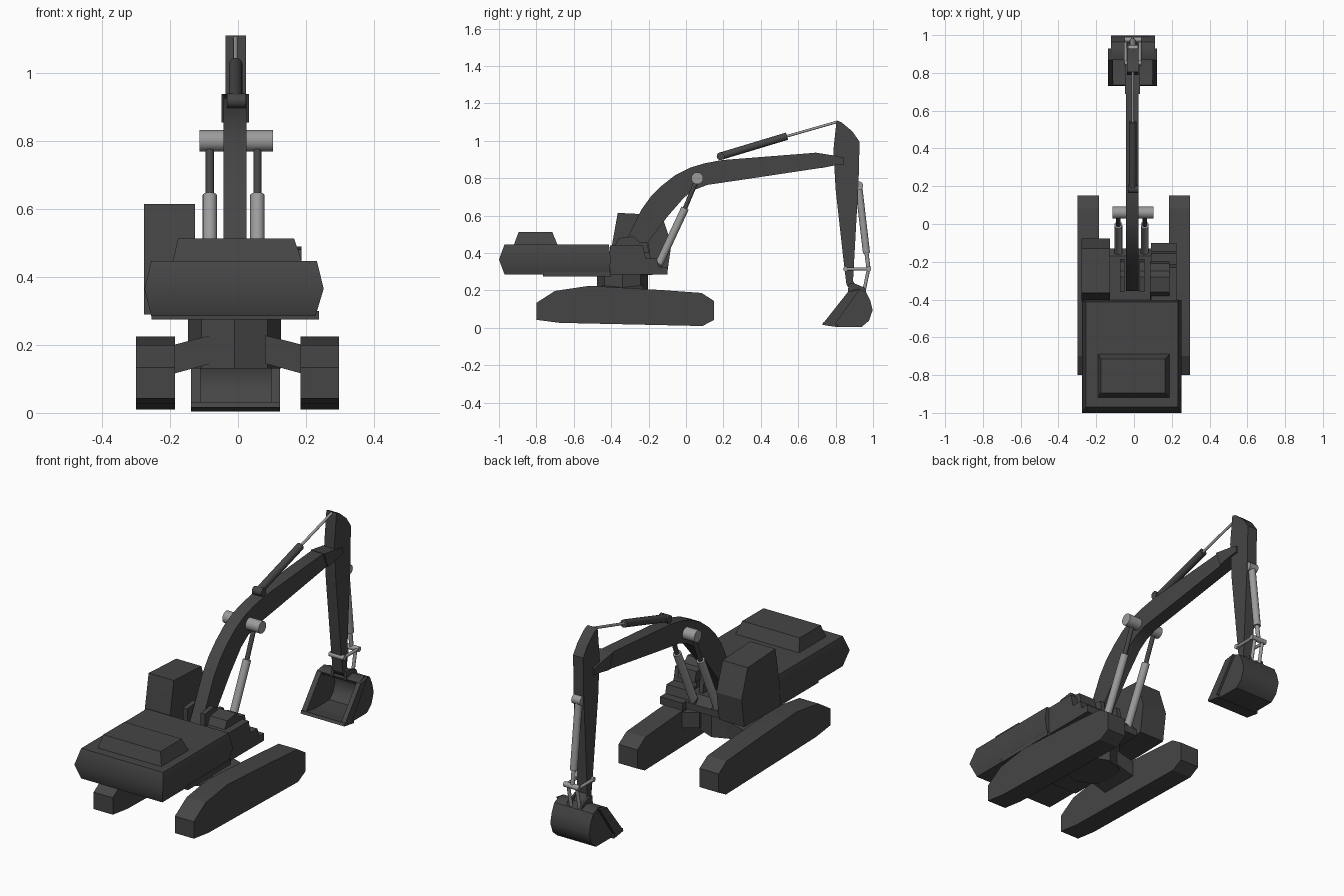
import bpy, bmesh, math
from mathutils import Vector

if "Cube" in bpy.data.objects:
    bpy.data.objects.remove(bpy.data.objects["Cube"])

CX = -0.01  # centre line of the digging arm


def material(name, v):
    m = bpy.data.materials.new(name)
    m.diffuse_color = (v, v, v, 1)
    m.use_nodes = True
    m.node_tree.nodes["Principled BSDF"].inputs["Base Color"].default_value = m.diffuse_color
    return m


DARK, LIGHT = material("dark_grey", 0.06), material("light_grey", 0.33)


def finish(name, bm, mat=DARK, angle=30):
    bmesh.ops.recalc_face_normals(bm, faces=bm.faces)
    me = bpy.data.meshes.new(name)
    bm.to_mesh(me)
    bm.free()
    ob = bpy.data.objects.new(name, me)
    bpy.context.collection.objects.link(ob)
    me.materials.append(mat)
    bpy.ops.object.select_all(action='DESELECT')
    ob.select_set(True)
    bpy.context.view_layer.objects.active = ob
    bpy.ops.object.shade_smooth_by_angle(angle=math.radians(angle))
    return ob


def prism(name, pts, lo, hi, axis='x', mat=DARK, angle=30):
    """Side profile (y,z) extruded along x, or (x,z) along y."""
    bm = bmesh.new()
    co = (lambda p, d: (d, p[0], p[1])) if axis == 'x' else (lambda p, d: (p[0], d, p[1]))
    a = [bm.verts.new(co(p, lo)) for p in pts]
    b = [bm.verts.new(co(p, hi)) for p in pts]
    n = len(pts)
    bm.faces.new(a)
    bm.faces.new(b[::-1])
    for i in range(n):
        j = (i + 1) % n
        bm.faces.new((a[i], a[j], b[j], b[i]))
    return finish(name, bm, mat, angle)


def stack(name, rings, angle=30):
    """Rectangles (x0,x1,y0,y1,z) joined from bottom to top."""
    bm = bmesh.new()
    vs = [[bm.verts.new(c) for c in ((x0, y0, z), (x1, y0, z), (x1, y1, z), (x0, y1, z))]
          for x0, x1, y0, y1, z in rings]
    bm.faces.new(vs[0])
    bm.faces.new(vs[-1])
    for a, b in zip(vs, vs[1:]):
        for i in range(4):
            j = (i + 1) % 4
            bm.faces.new((a[i], a[j], b[j], b[i]))
    return finish(name, bm, DARK, angle)


def rod(name, p, q, r, mat=LIGHT, sides=16):
    p, q = Vector(p), Vector(q)
    bm = bmesh.new()
    bmesh.ops.create_cone(bm, cap_ends=True, segments=sides, radius1=r, radius2=r, depth=(q - p).length)
    bm.transform(Vector((0, 0, 1)).rotation_difference(q - p).to_matrix().to_4x4())
    bmesh.ops.translate(bm, verts=bm.verts, vec=(p + q) / 2)
    return finish(name, bm, mat)


def pin(name, y, z, r, half, mat=LIGHT):
    return rod(name, (CX + 0.005 - half, y, z), (CX + 0.005 + half, y, z), r, mat)


# Tracks and their cross arms
track = [(-.80, .134), (-.80, .043), (-.675, .027), (.088, .01), (.15, .043), (.15, .144),
         (.083, .187), (-.14, .203), (-.516, .225), (-.70, .198)]
for side, x0, x1 in (("left", -.30, -.186), ("right", .184, .297)):
    prism(side + "_track", track, x0, x1, angle=12)
    s = -1 if side == "left" else 1
    prism(side + "_track_arm", [(s * .08, .145), (s * .19, .115), (s * .19, .2), (s * .08, .228)],
          -.45, -.23, 'y')

# Turntable and deck
rod("turntable", (CX, -.34, .13), (CX, -.34, .285), .137, DARK, 8)
stack("deck_plate", [(-.255, .238, -.765, -.40, .275), (-.255, .238, -.765, -.40, .30)])
prism("front_deck", [(-.42, .28), (-.13, .285), (-.13, .32), (-.17, .36), (-.42, .36)], -.13, .09)

# Engine body with bulging sides, and hood
stack("engine_body", [(-.255, .228, -.97, -.412, .285), (-.275, .252, -1, -.402, .365),
                      (-.255, .232, -.97, -.412, .447)], 45)
stack("engine_hood", [(-.192, .188, -.92, -.687, .445), (-.176, .165, -.895, -.715, .513)])

# Cab and stepped right-hand boxes
prism("cab", [(-.41, .29), (-.40, .42), (-.365, .615), (-.13, .603), (-.078, .45), (-.10, .295)],
      -.277, -.127, angle=10)
prism("right_box", [(-.405, .285), (-.405, .44), (-.23, .44), (-.215, .37), (-.155, .37),
                    (-.145, .325), (-.10, .325), (-.10, .285)], .09, .225)
prism("right_upper_box", [(-.40, .40), (-.36, .48), (-.28, .49), (-.25, .46), (-.21, .455), (-.195, .40)],
      .085, .187)

# Boom foot brackets
for i, x in enumerate((-.075, .03)):
    prism(f"boom_bracket_{i}", [(-.36, .34), (-.36, .48), (-.28, .49), (-.25, .46), (-.20, .455),
                                (-.185, .34)], x, x + .025)

# Boom
prism("boom", [(-.33, .36), (-.355, .40), (-.31, .487), (-.24, .63), (-.19, .70), (-.13, .76), (-.06, .815),
               (.02, .856), (.10, .88), (.19, .897), (.687, .936), (.80, .915), (.80, .875), (.725, .856),
               (.26, .786), (.115, .765), (.05, .74), (-.008, .70), (-.10, .594), (-.206, .455), (-.27, .35)],
      CX - .033, CX + .035)
prism("boom_tip_collar", [(.687, .938), (.79, .922), (.845, .91), (.845, .875), (.79, .868), (.72, .854)],
      CX - .038, CX + .043)

# Boom lift cylinders
pin("boom_cross_pin", .06, .80, .032, .108)
base, mid, top = (-.152, .325), (-.005, .64), (.06, .795)
for side, x in (("left", -.083), ("right", .057)):
    rod(side + "_lift_barrel", (x, *base), (x, *mid), .021)
    rod(side + "_lift_rod", (x, *mid), (x, *top), .012, DARK)
    rod(side + "_lift_foot", (x - .022, *base), (x + .022, *base), .022, DARK)

# Stick cylinder on top of the boom
X = CX + .003
pin("stick_cylinder_foot", .185, .918, .021, .028, DARK)
rod("stick_cylinder_barrel", (X, .185, .918), (X, .54, 1.025), .02, DARK)
rod("stick_cylinder_rod", (X, .53, 1.022), (X, .81, 1.102), .007)

# Stick
prism("stick", [(.805, 1.11), (.83, 1.10), (.89, 1.05), (.928, .995), (.923, .79), (.893, .25), (.92, .21),
                (.885, .195), (.858, .23), (.848, .31), (.80, .74), (.788, .95)], CX - .027, CX + .033)

# Bucket cylinder and linkage
pin("bucket_cylinder_head", .923, .76, .024, .026)
rod("bucket_cylinder_barrel", (X, .923, .76), (X, .965, .40), .019)
rod("bucket_cylinder_rod", (X, .964, .41), (X, .976, .315), .011)
pin("linkage_rear_pin", .853, .315, .013, .045)
pin("linkage_front_pin", .976, .315, .014, .045)
for side, s in (("left", -1), ("right", 1)):
    x = X + s * .038
    rod(side + "_linkage_bar", (x, .853, .315), (x, .976, .315), .008)
    rod(side + "_bucket_link", (X + s * .025, .976, .315), (X + s * .025, .95, .19), .009)
    prism(side + "_bucket_ear", [(.865, .19), (.87, .235), (.895, .24), (.955, .215), (.97, .17)],
          x - .006, x + .006)

# Bucket: curved shell, side plates and mouth cheeks
outer = [(.868, .195), (.92, .21), (.963, .192), (.984, .15), (.998, .095), (.978, .038), (.94, .006),
         (.81, .006), (.73, .02)]
inner = [(.735, .03), (.81, .02), (.935, .02), (.965, .046), (.983, .096), (.97, .143), (.953, .178),
         (.92, .194), (.875, .18)]
prism("bucket_shell", outer + inner, -.12, .108, angle=40)
for side, x0, x1 in (("left", -.122, -.11), ("right", .098, .11)):
    prism(side + "_bucket_side", outer, x0, x1)
for side, x0, x1 in (("left", -.138, -.118), ("right", .106, .123)):
    prism(side + "_bucket_cheek", [(.868, .195), (.93, .205), (.90, .165), (.79, .01), (.73, .02)], x0, x1)
prism("bucket_lip", [(.73, .016), (.735, .032), (.81, .02), (.81, .004)], -.138, .123)
